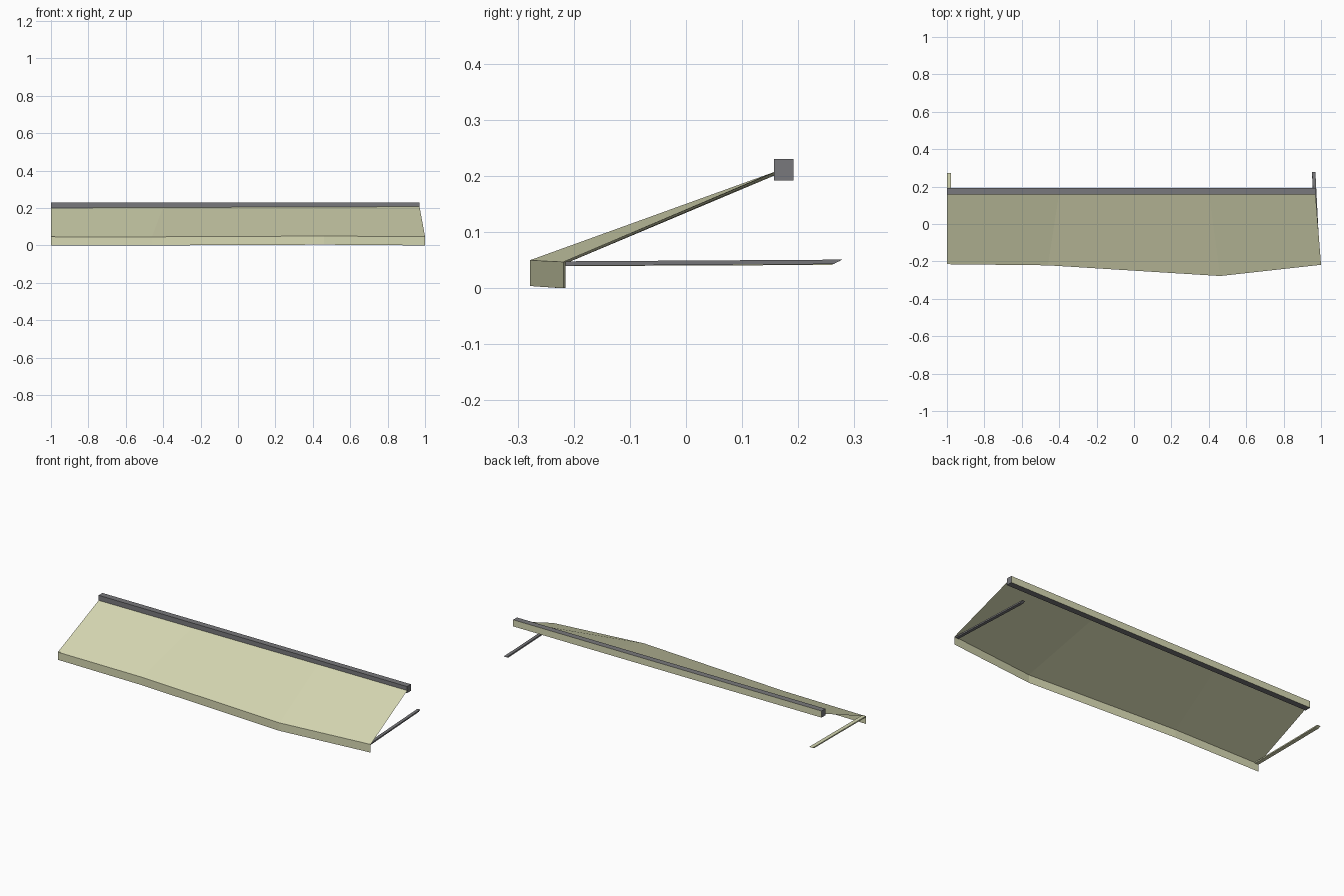
import bpy
import bmesh
from mathutils import Vector

cube = bpy.data.objects.get("Cube")
if cube:
    bpy.data.objects.remove(cube, do_unlink=True)


def material(name, colour):
    mat = bpy.data.materials.new(name)
    mat.use_nodes = True
    mat.diffuse_color = colour
    bsdf = mat.node_tree.nodes["Principled BSDF"]
    bsdf.inputs["Base Color"].default_value = colour
    bsdf.inputs["Roughness"].default_value = 0.8
    return mat


canvas = material("pale olive canvas", (0.68, 0.69, 0.45, 1))
metal = material("grey metal", (0.19, 0.19, 0.2, 1))


def finish(bm, name, mats):
    mesh = bpy.data.meshes.new(name)
    bm.to_mesh(mesh)
    bm.free()
    for mat in mats:
        mesh.materials.append(mat)
    obj = bpy.data.objects.new(name, mesh)
    bpy.context.scene.collection.objects.link(obj)
    return obj


def strip(name, upper, lower):
    """Sheet of quads between two matching edges."""
    bm = bmesh.new()
    top = [bm.verts.new(p) for p in upper]
    low = [bm.verts.new(p) for p in lower]
    for i in range(len(top) - 1):
        bm.faces.new((low[i], low[i + 1], top[i + 1], top[i]))
    return finish(bm, name, [canvas])


def bar(name, start, end, width, height, mats, slant=0.0):
    """Square bar along y between two centre points, with a slanted far end."""
    bm = bmesh.new()
    bmesh.ops.create_cube(bm, size=1)
    for v in bm.verts:
        base = Vector(end if v.co.y > 0 else start)
        shift = slant if v.co.y > 0 and v.co.z < 0 else 0
        v.co = base + Vector((v.co.x * width, -shift, v.co.z * height))
    return finish(bm, name, mats)


# Sloping canvas and its hanging front valance share the bowed front edge
front_edge = [(-1, -0.215, 0.044), (-0.46, -0.221, 0.046),
              (0.46, -0.278, 0.05), (1, -0.218, 0.047)]
back_edge = [(-1, 0.165, 0.204), (-0.4, 0.165, 0.206),
             (0.4, 0.165, 0.209), (0.97, 0.165, 0.21)]
hem = [(x, y, z) for (x, y, _), z in zip(front_edge, (0, 0, 0.004, 0))]
strip("canopy_sheet", back_edge, front_edge)
strip("front_valance", front_edge, hem)

# Wall rail: metal with a pale back face
rail = bar("wall_rail", (-0.015, 0.157, 0.211), (-0.015, 0.192, 0.211),
           1.97, 0.038, [metal, canvas])
for face in rail.data.polygons:
    face.material_index = 1 if face.normal.y > 0.9 else 0

# Side arms running back from the valance corners
bar("left_arm", (0.986, -0.215, 0.044), (0.961, 0.278, 0.047),
    0.018, 0.008, [metal], 0.015)
bar("right_arm", (-0.989, -0.213, 0.043), (-0.989, 0.274, 0.045),
    0.022, 0.007, [canvas], 0.015)
